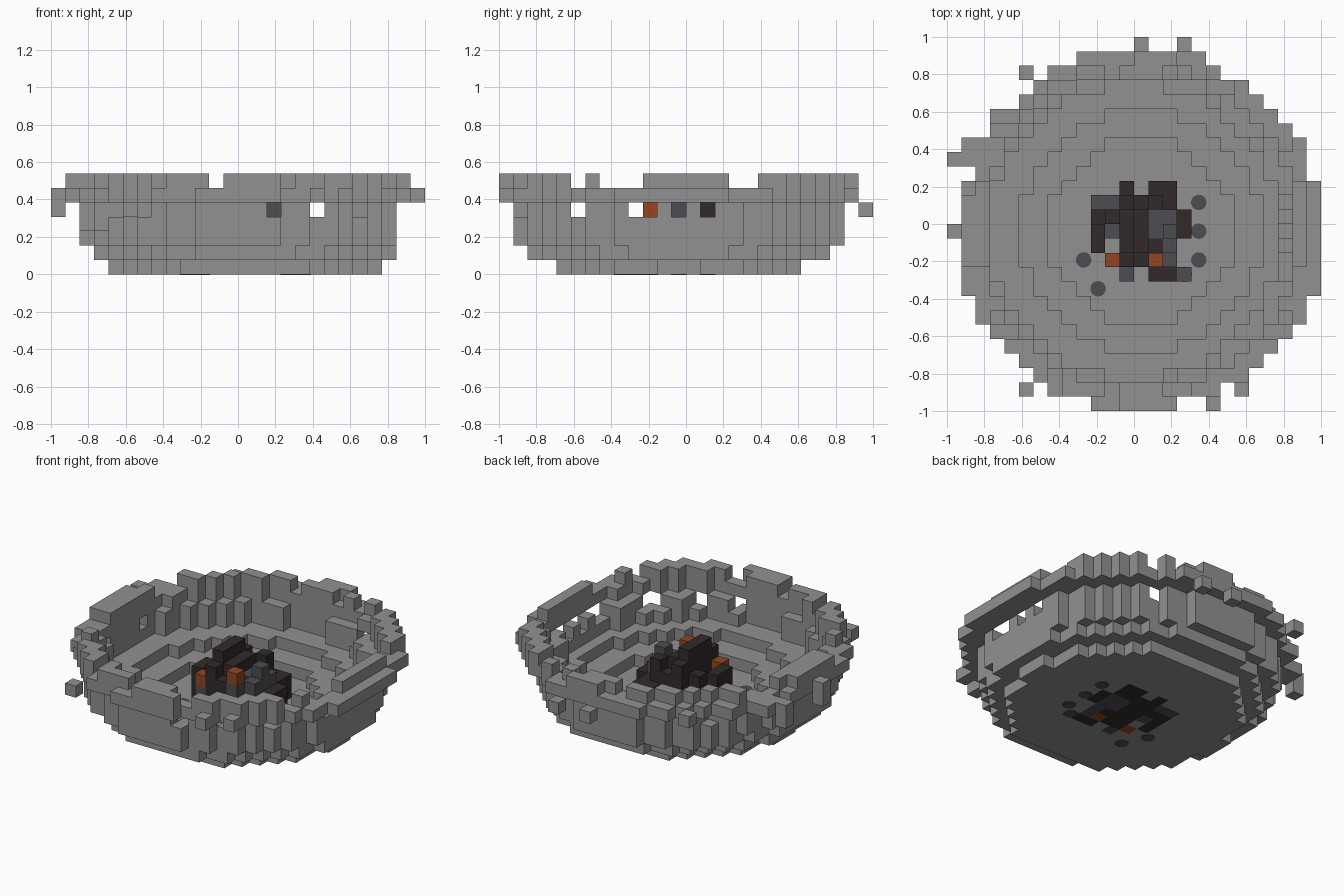
import bpy, bmesh, random
from mathutils import Vector

random.seed(11)
S = 2 / 26            # block size
CX, CY = 13, 12       # centre block of the bowl

if "Cube" in bpy.data.objects:
    bpy.data.objects.remove(bpy.data.objects["Cube"], do_unlink=True)


def material(name, rgb):
    m = bpy.data.materials.new(name)
    m.use_nodes = True
    m.diffuse_color = (*rgb, 1)
    m.node_tree.nodes["Principled BSDF"].inputs["Base Color"].default_value = (*rgb, 1)
    return m


stone = material("stone grey", (0.285, 0.285, 0.285))
charcoal = material("charcoal grey", (0.075, 0.075, 0.085))
burnt = material("burnt brown", (0.032, 0.023, 0.024))
ember = material("ember orange", (0.29, 0.06, 0.015))

SIDES = [Vector(d) for d in ((1, 0, 0), (-1, 0, 0), (0, 1, 0), (0, -1, 0), (0, 0, 1), (0, 0, -1))]


def finish(name, bm, mat):
    mesh = bpy.data.meshes.new(name)
    bm.to_mesh(mesh)
    bm.free()
    mesh.materials.append(mat)
    ob = bpy.data.objects.new(name, mesh)
    bpy.context.collection.objects.link(ob)
    return ob


def blocks(name, cells, mat, solid):
    """Skin a set of blocks, leaving out faces hidden by neighbours."""
    bm = bmesh.new()
    for c in sorted(cells):
        mid = Vector(c) + Vector((0.5, 0.5, 0.5))
        for n in SIDES:
            if tuple(int(a + b) for a, b in zip(c, n)) in solid:
                continue
            u = Vector((n.y, n.z, n.x))
            v = n.cross(u)
            corners = [mid + (n + a * u + b * v) / 2
                       for a, b in ((-1, -1), (1, -1), (1, 1), (-1, 1))]
            bm.faces.new([bm.verts.new(p * S - Vector((1, 1, 0))) for p in corners])
    bmesh.ops.remove_doubles(bm, verts=bm.verts, dist=S / 100)
    return finish(name, bm, mat)


def ring(layer, inner, outer, keep=lambda i, j: True, cx=CX):
    """Blocks of one layer whose squared distance from the centre is in range."""
    return {(i, j, layer) for i in range(26) for j in range(26)
            if inner < (i - cx) ** 2 + (j - CY) ** 2 <= outer and keep(i, j)}


def chance(p):
    return random.random() < p


# Fire heap: letter = material, digit = height; rows run from back to front
heap_rows = [
    ".. .. b2 .. b3 b3 ..",
    "c2 c2 b5 b4 b5 b3 ..",
    "b3 b4 b6 b5 c4 c4 b3",
    "b4 c3 b6 b5 c4 c5 b3",
    "b4 .. b6 b5 b4 c4 ..",
    ".. o4 b5 b4 o5 c3 ..",
    ".. .. c2 .. b2 b2 c2",
]
heap = {"b": set(), "c": set(), "o": set()}
for r, row in enumerate(heap_rows):
    for k, code in enumerate(row.split()):
        if code == "..":
            continue
        top = int(code[1]) - 1
        for z in range(top + 1):
            # embers glow at the top and base of charcoal stacks
            kind = "c" if code[0] == "o" and 0 < z < top else code[0]
            heap[kind].add((10 + k, 15 - r, z))
heap_all = set().union(*heap.values())
for key, name, mat in (("b", "burnt_logs", burnt), ("c", "charcoal_lumps", charcoal),
                       ("o", "glowing_embers", ember)):
    blocks(name, heap[key], mat, heap_all)


# Pillars leave small windows under the rim
def pillar(i, j):
    if i == 18 or j in (5, 9):
        return False
    if (i > CX and j in (10, 12, 14)) or (i == 15 and j < CY):
        return False
    return abs(j - CY) <= 1 or abs(i - CX) <= 3 or chance(0.85)


# Battlement blocks on top of the rim
def battlement(i, j):
    if i > 24 or i == 11 or j in (7, 8, 9, 16, 17):
        return False
    return abs(j - CY) <= 3 or j in (0, 6) or i == 10 or chance(0.72)


inside = lambda i, j: i <= 23
chips = {(1, 16), (25, 16), (9, 0), (16, 0), (17, 0), (19, 1), (19, 23)}
mid = CX - 0.5        # the wall is an even number of blocks wide
bowl = {
    "bowl_floor": ring(0, -1, 82, lambda i, j: abs(j - CY) < 9) - heap_all,
    "lower_terrace": ring(1, 40, 110),
    "upper_terrace": ring(2, 70, 130, inside) & ring(2, 0, 130, cx=mid),
    "wall": ring(3, 105, 130, cx=mid),
    "wall_pillars": ring(4, 105, 130, pillar, cx=mid),
    "rim": ring(5, 120, 160, lambda i, j: (i, j) not in chips),
    "battlements": ring(6, 120, 150, battlement),
}

# Loose blocks sticking out of the rim
bowl["loose_blocks"] = {(13, 25, 4), (16, 25, 4), (5, 1, 4), (0, 17, 4), (0, 12, 4),
                        (0, 17, 5), (1, 17, 5), (1, 18, 5), (0, 12, 5), (3, 20, 5),
                        (5, 23, 5), (18, 0, 5), (20, 1, 5)}
stone_all = set().union(*bowl.values())
for name, cells in bowl.items():
    blocks(name, cells, stone, stone_all)

# Round ash spots set through the floor
bm = bmesh.new()
for i, j in ((17, 14), (17, 12), (17, 10), (9, 10), (10, 8), (16, 9)):
    spot = bmesh.ops.create_cone(bm, cap_ends=True, segments=16, radius1=S * 0.54,
                                 radius2=S * 0.54, depth=S + 0.006)["verts"]
    bmesh.ops.translate(bm, verts=spot,
                        vec=((i + 0.5) * S - 1, (j + 0.5) * S - 1, S / 2))
finish("ash_spots", bm, charcoal)
